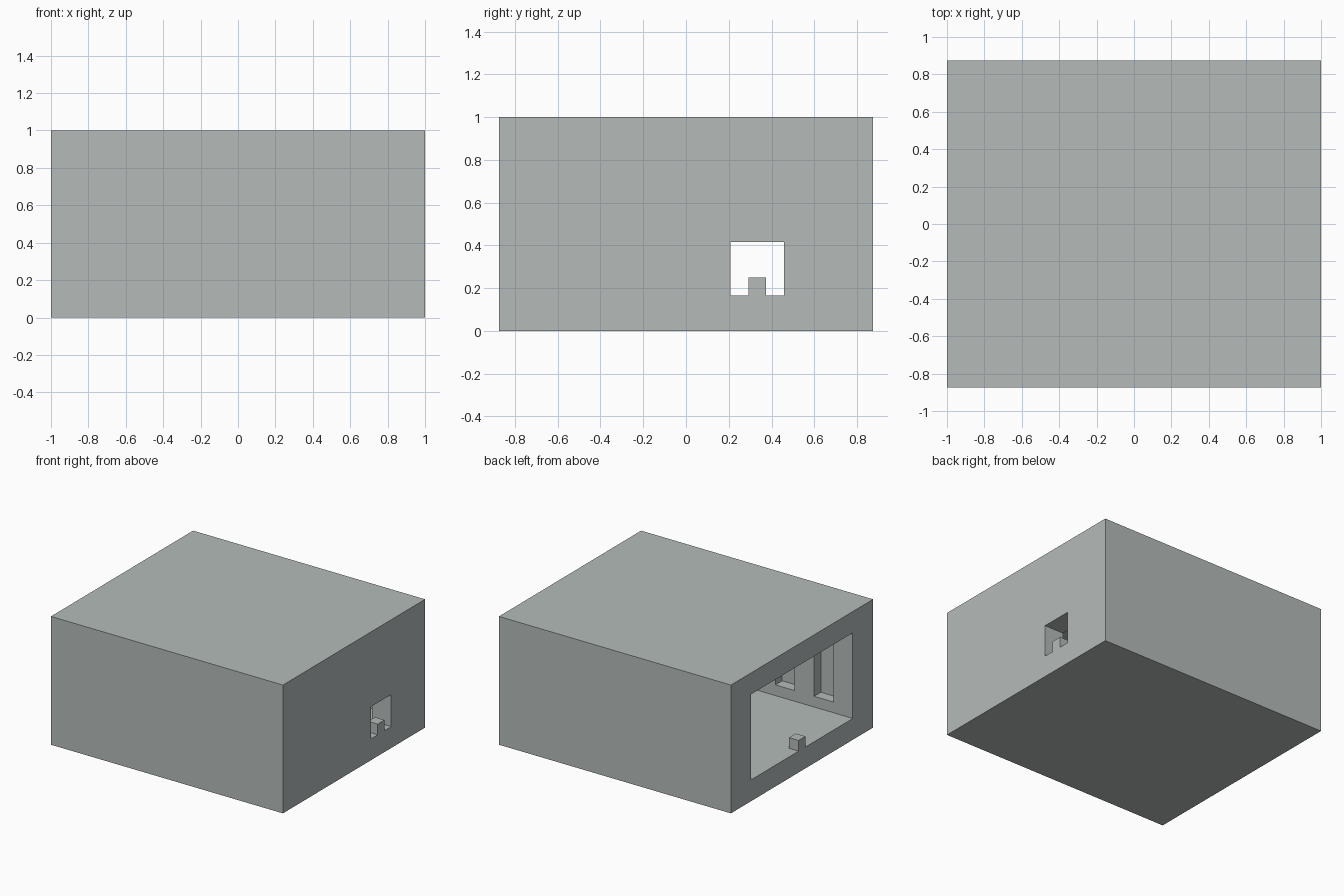
import bpy
from mathutils import Vector

default = bpy.data.objects.get("Cube")
if default:
    bpy.data.objects.remove(default, do_unlink=True)

# One stone grey for everything
grey = bpy.data.materials.new("stone_grey")
grey.use_nodes = True
color = (0.46, 0.50, 0.49, 1)
grey.diffuse_color = color
grey.node_tree.nodes["Principled BSDF"].inputs["Base Color"].default_value = color

U = 1 / 24  # modelling grid step


def box(name, low, high):
    """Box between two corners given in grid steps."""
    low, high = Vector(low) * U, Vector(high) * U
    bpy.ops.mesh.primitive_cube_add(size=1, location=(low + high) / 2)
    obj = bpy.context.object
    obj.name = name
    obj.scale = high - low
    bpy.ops.object.transform_apply(location=True, rotation=False, scale=True)
    obj.data.materials.append(grey)
    return obj


def cut(target, low, high):
    """Subtract a box from the target and discard the cutter."""
    cutter = box("cutter", low, high)
    cutter.hide_render = True
    mod = target.modifiers.new("cut", "BOOLEAN")
    mod.operation = "DIFFERENCE"
    mod.solver = "EXACT"
    mod.object = cutter
    bpy.context.view_layer.objects.active = target
    bpy.ops.object.modifier_apply(modifier=mod.name)
    bpy.data.objects.remove(cutter, do_unlink=True)


# Outer block, hollowed from the wide open end
shell = box("hall_shell", (-24, -21, 0), (24, 21, 24))
cut(shell, (-26, -15, 4), (20, 15, 20))

# Small doorway through the closed end
cut(shell, (18, 5, 4), (26, 11, 10))

# Row of blind window niches along both long walls
for i in range(5):
    x = -20 + 8 * i
    cut(shell, (x, -17, 6), (x + 4, -14, 18))
    cut(shell, (x, 14, 6), (x + 4, 17, 18))

# Small posts standing on the two thresholds
box("wide_opening_post", (-24, -1, 4), (-22, 1, 6))
box("doorway_post", (22, 7, 4), (24, 9, 6))
